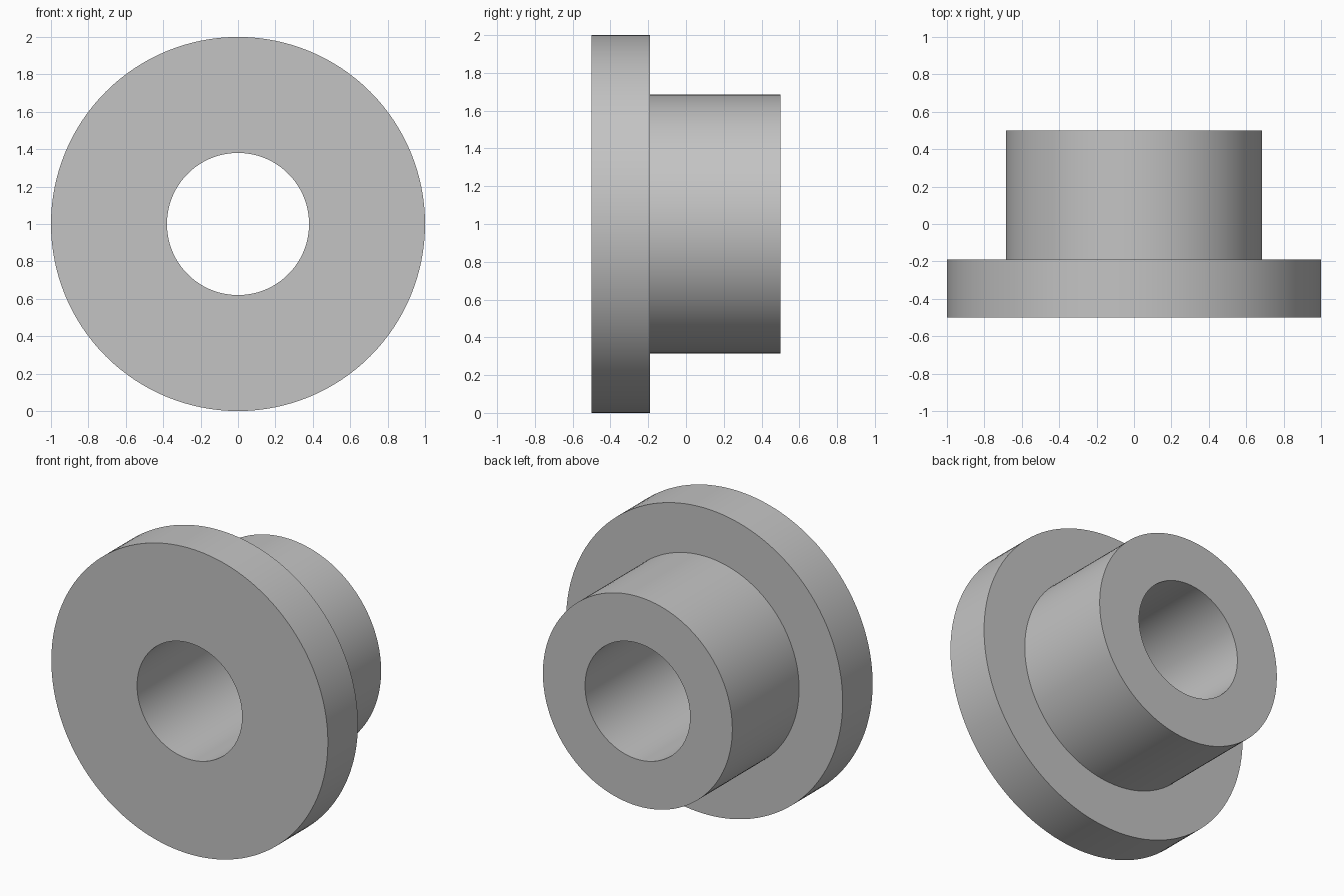
import bpy
import bmesh
from math import cos, sin, tau, radians

default_cube = bpy.data.objects.get("Cube")
if default_cube:
    bpy.data.objects.remove(default_cube, do_unlink=True)

SEGMENTS = 128
CENTRE_Z = 1.0
FLANGE_R, SLEEVE_R, BORE_R = 1.0, 0.685, 0.38
FRONT, STEP, BACK = -0.5, -0.19, 0.5

# Plain grey finish
grey = bpy.data.materials.new("plain_grey")
colour = (0.55, 0.55, 0.55, 1.0)
grey.diffuse_color = colour
grey.use_nodes = True
grey.node_tree.nodes["Principled BSDF"].inputs["Base Color"].default_value = colour


def lathe(name, profile, material):
    """Revolve a closed (radius, y) profile around the horizontal y axis."""
    bm = bmesh.new()
    rings = []
    for i in range(SEGMENTS):
        a = tau * i / SEGMENTS
        rings.append([bm.verts.new((r * cos(a), y, CENTRE_Z + r * sin(a)))
                      for r, y in profile])
    count = len(profile)
    for i, ring in enumerate(rings):
        following = rings[(i + 1) % SEGMENTS]
        for j in range(count):
            k = (j + 1) % count
            bm.faces.new((ring[j], ring[k], following[k], following[j]))
    bmesh.ops.recalc_face_normals(bm, faces=bm.faces)
    mesh = bpy.data.meshes.new(name)
    bm.to_mesh(mesh)
    bm.free()
    mesh.materials.append(material)
    obj = bpy.data.objects.new(name, mesh)
    bpy.context.collection.objects.link(obj)
    return obj


# Flanged bushing: wide front flange, narrower sleeve, through bore
bushing = lathe("flanged_bushing", [
    (BORE_R, FRONT), (FLANGE_R, FRONT), (FLANGE_R, STEP),
    (SLEEVE_R, STEP), (SLEEVE_R, BACK), (BORE_R, BACK),
], grey)

# Smooth round walls with crisp rims
bpy.ops.object.select_all(action="DESELECT")
bushing.select_set(True)
bpy.context.view_layer.objects.active = bushing
bpy.ops.object.shade_smooth_by_angle(angle=radians(30))
